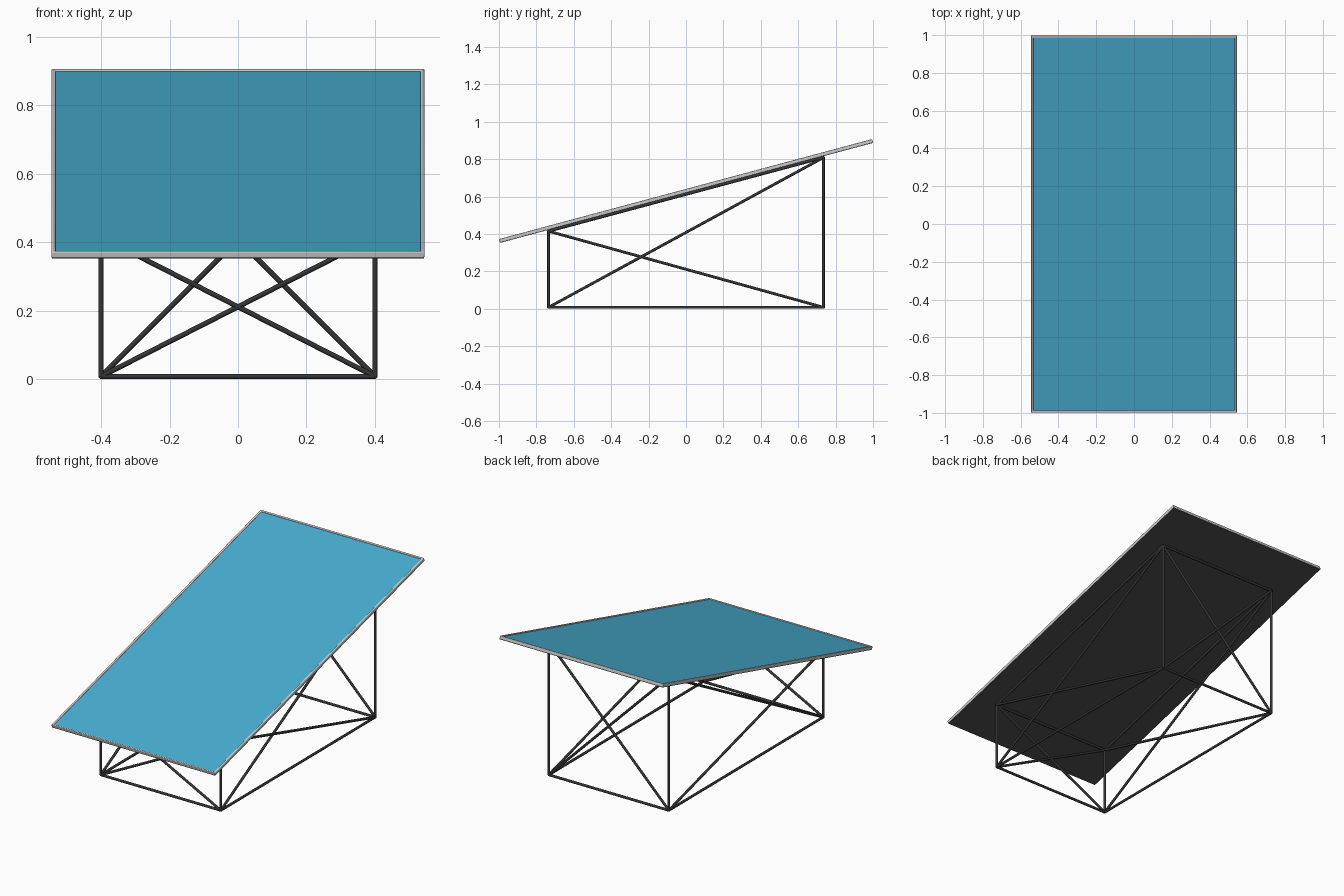
import bpy, bmesh, math
from mathutils import Vector, Matrix

if "Cube" in bpy.data.objects:
    bpy.data.objects.remove(bpy.data.objects["Cube"])

TILT = math.radians(15)
LENGTH, WIDTH, THICK, RIM = 2.065, 1.09, 0.020, 0.012
TUBE = 0.0075
PANEL = Matrix.Translation((0, 0, 0.63)) @ Matrix.Rotation(TILT, 4, 'X')


def material(name, color):
    m = bpy.data.materials.new(name)
    m.diffuse_color = (*color, 1)
    m.use_nodes = True
    m.node_tree.nodes["Principled BSDF"].inputs["Base Color"].default_value = m.diffuse_color
    return m


blue = material("blue_cells", (0.065, 0.43, 0.65))
dark = material("dark_metal", (0.035, 0.035, 0.037))
backing = material("dark_backing", (0.075, 0.075, 0.08))


def finish(bm, name, mat=None, matrix=None):
    me = bpy.data.meshes.new(name)
    bm.to_mesh(me)
    bm.free()
    ob = bpy.data.objects.new(name, me)
    bpy.context.collection.objects.link(ob)
    if mat:
        me.materials.append(mat)
    if matrix:
        ob.matrix_world = matrix
    return ob


def smooth(ob):
    bpy.ops.object.select_all(action='DESELECT')
    ob.select_set(True)
    bpy.context.view_layer.objects.active = ob
    bpy.ops.object.shade_smooth_by_angle(angle=math.radians(50))


def slab(name, size, z, mat):
    bm = bmesh.new()
    bmesh.ops.create_cube(bm, size=1, matrix=Matrix.Translation((0, 0, z)) @ Matrix.Diagonal((*size, 1)))
    return finish(bm, name, mat, PANEL)


def tube(name, a, b):
    a, b = Vector(a), Vector(b)
    d = b - a
    bm = bmesh.new()
    bmesh.ops.create_cone(bm, cap_ends=True, segments=12, radius1=TUBE, radius2=TUBE, depth=d.length)
    place = Matrix.Translation((a + b) / 2) @ d.to_track_quat('Z', 'Y').to_matrix().to_4x4()
    smooth(finish(bm, name, dark, place))


# Panel rim: a rectangular profile swept round the four mitred corners
bm = bmesh.new()
hw, hl, ht = WIDTH / 2, LENGTH / 2, THICK / 2
profile = [(0, -ht), (0, ht), (RIM, ht), (RIM, -ht)]
rings = [[bm.verts.new((sx * (hw - i), sy * (hl - i), z)) for i, z in profile]
         for sx, sy in ((-1, -1), (1, -1), (1, 1), (-1, 1))]
for k in range(4):
    r, s = rings[k], rings[(k + 1) % 4]
    for j in range(4):
        n = (j + 1) % 4
        bm.faces.new((r[j], s[j], s[n], r[n]))
bmesh.ops.recalc_face_normals(bm, faces=bm.faces)
rim = finish(bm, "panel_rim", None, PANEL)
bev = rim.modifiers.new("soft_edges", 'BEVEL')
bev.width, bev.segments = 0.004, 3
smooth(rim)

# Recessed blue face and dark back sheet
slab("solar_face", (WIDTH - RIM, LENGTH - RIM, 0.008), 0.001, blue)
slab("back_sheet", (WIDTH - 0.004, LENGTH - 0.004, 0.005), -0.0085, backing)

# Stand: node positions of the base and of the sloping top
X, Y = 0.40, 0.735


def low(sx, sy):
    return (sx * X, sy * Y, TUBE)


def high(sx, sy):
    return (sx * X, sy * Y, 0.63 + sy * Y * math.tan(TILT) - 0.0185)


corners = {"front_left": (-1, -1), "front_right": (1, -1), "back_right": (1, 1), "back_left": (-1, 1)}
for name, c in corners.items():
    tube(name + "_leg", low(*c), high(*c))

# Each side has a base bar, a top bar and crossed braces
names = list(corners)
for k, side in enumerate(("front", "right", "back", "left")):
    a, b = corners[names[k]], corners[names[(k + 1) % 4]]
    tube(side + "_base_bar", low(*a), low(*b))
    tube(side + "_top_bar", high(*a), high(*b))
    tube(side + "_brace_a", low(*a), high(*b))
    tube(side + "_brace_b", low(*b), high(*a))
